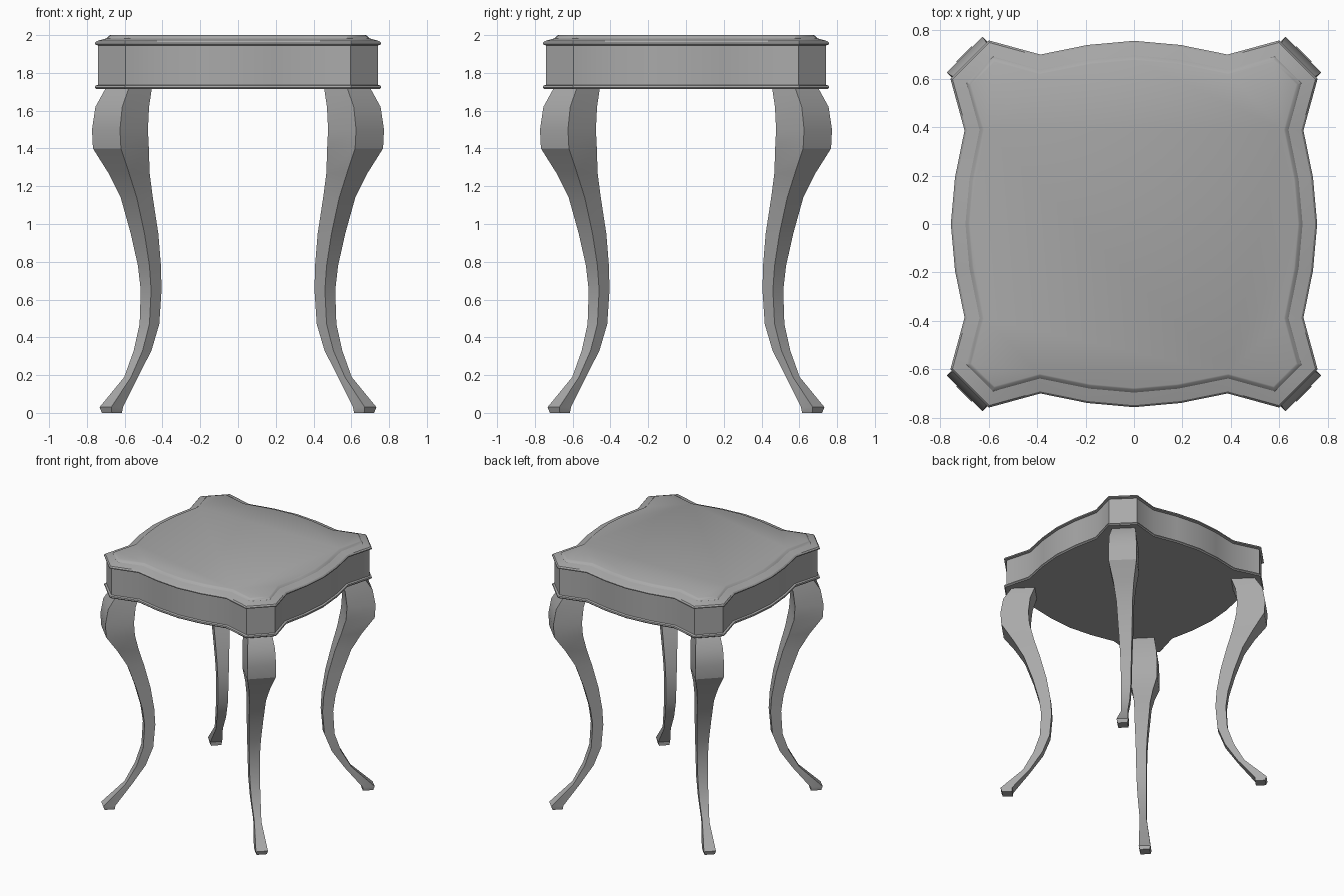
import bpy
import bmesh
from math import pi
from mathutils import Vector, Matrix

cube = bpy.data.objects.get("Cube")
if cube:
    bpy.data.objects.remove(cube, do_unlink=True)

grey = bpy.data.materials.new("plain grey")
grey.use_nodes = True
colour = (0.4, 0.4, 0.4, 1)
grey.diffuse_color = colour
grey.node_tree.nodes["Principled BSDF"].inputs["Base Color"].default_value = colour


def loft(name, rings):
    """Skin a stack of equal-length rings and cap both ends."""
    bm = bmesh.new()
    loops = [[bm.verts.new(p) for p in ring] for ring in rings]
    for low, high in zip(loops, loops[1:]):
        for i in range(len(low)):
            j = (i + 1) % len(low)
            bm.faces.new((low[i], low[j], high[j], high[i]))
    bm.faces.new(loops[0][::-1])
    bm.faces.new(loops[-1])
    bmesh.ops.recalc_face_normals(bm, faces=bm.faces)
    mesh = bpy.data.meshes.new(name)
    bm.to_mesh(mesh)
    bm.free()
    mesh.materials.append(grey)
    obj = bpy.data.objects.new(name, mesh)
    bpy.context.collection.objects.link(obj)
    bpy.ops.object.select_all(action='DESELECT')
    obj.select_set(True)
    bpy.context.view_layer.objects.active = obj
    bpy.ops.object.shade_smooth_by_angle(angle=pi / 6)
    return obj


def offset(points, d):
    """Move a counter-clockwise outline outwards by d with mitred corners."""
    result = []
    for i, p in enumerate(points):
        a = (p - points[i - 1]).normalized()
        b = (points[(i + 1) % len(points)] - p).normalized()
        na, nb = Vector((a.y, -a.x)), Vector((b.y, -b.x))
        result.append(p + (na + nb) * d / (1 + na.dot(nb)))
    return result


# Serpentine outline: one bowed side with clipped corners, turned four times
half = [(0.19, 0.724), (0.387, 0.684), (0.595, 0.741)]
side = [(-x, -y) for x, y in reversed(half)] + [(0, -0.741)] + [(x, -y) for x, y in half]
outline = [Matrix.Rotation(k * pi / 2, 2) @ Vector(p) for k in range(4) for p in side]

# Moulding profile: (outward offset, height)
apron_profile = [(0.008, 1.714), (0.015, 1.722), (0.013, 1.732), (0, 1.737),
                 (0, 1.945)]
top_profile = [(0, 1.945), (0.015, 1.951), (0.015, 1.958), (0.007, 1.968),
               (-0.006, 1.972), (-0.045, 1.983), (-0.058, 1.997), (-0.064, 2.0)]
for name, profile in (("apron", apron_profile), ("table_top", top_profile)):
    loft(name, [[(p.x, p.y, z) for p in offset(outline, d)] for d, z in profile])

# Cabriole legs: (height, distance along the diagonal in x and y, half width)
sections = [(0, 0.668, 0.053), (0.03, 0.671, 0.062), (0.19, 0.566, 0.036),
            (0.33, 0.505, 0.047), (0.47, 0.469, 0.052), (0.65, 0.46, 0.055),
            (0.78, 0.469, 0.061), (0.95, 0.495, 0.073), (1.14, 0.536, 0.085),
            (1.27, 0.577, 0.109), (1.40, 0.62, 0.148), (1.5, 0.625, 0.148),
            (1.62, 0.613, 0.142), (1.72, 0.578, 0.122)]
corners = ["back_left_leg", "back_right_leg", "front_right_leg", "front_left_leg"]
for k, name in enumerate(corners):
    turn = Matrix.Rotation(k * pi / 2, 3, 'Z')
    loft(name, [[turn @ Vector(p) for p in ((c + w, c, z), (c, c + w, z), (c - w, c, z), (c, c - w, z))]
                for z, c, w in sections])
